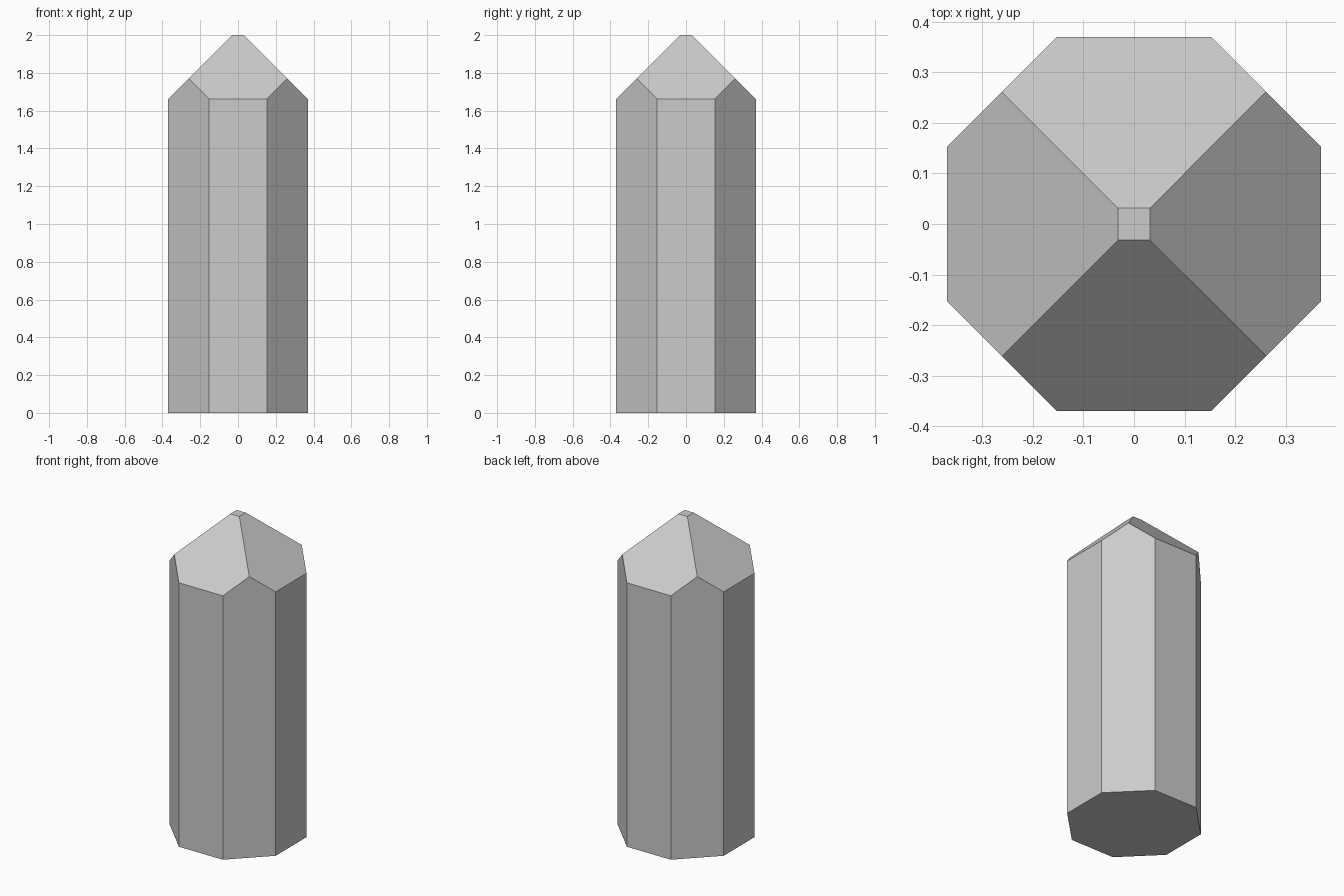
import bpy, bmesh, math
from mathutils import Matrix, Vector

if "Cube" in bpy.data.objects:
    bpy.data.objects.remove(bpy.data.objects["Cube"])

RADIUS, HEIGHT, TIP = 0.4, 2.0, 0.0315

# Eight-sided crystal column with flats facing the axes
bm = bmesh.new()
bmesh.ops.create_cone(
    bm, cap_ends=True, segments=8, radius1=RADIUS, radius2=RADIUS, depth=HEIGHT,
    matrix=Matrix.Translation((0, 0, HEIGHT / 2)) @ Matrix.Rotation(math.pi / 8, 4, 'Z'))
if max(v.co.x for v in bm.verts) > RADIUS * 0.99:
    bmesh.ops.rotate(bm, verts=bm.verts, matrix=Matrix.Rotation(math.pi / 8, 3, 'Z'))

# Four 45 degree facets, leaving a tiny square at the tip
for x, y in ((1, 0), (0, 1), (-1, 0), (0, -1)):
    cut = bmesh.ops.bisect_plane(
        bm, geom=bm.verts[:] + bm.edges[:] + bm.faces[:], dist=1e-5,
        plane_co=Vector((x * TIP, y * TIP, HEIGHT)),
        plane_no=Vector((x, y, 1)).normalized(), clear_outer=True)
    rim = [e for e in bm.edges if e.is_boundary]
    bmesh.ops.holes_fill(bm, edges=rim, sides=0)

bmesh.ops.recalc_face_normals(bm, faces=bm.faces)
mesh = bpy.data.meshes.new("crystal")
bm.to_mesh(mesh)
bm.free()
bpy.context.collection.objects.link(bpy.data.objects.new("crystal", mesh))
